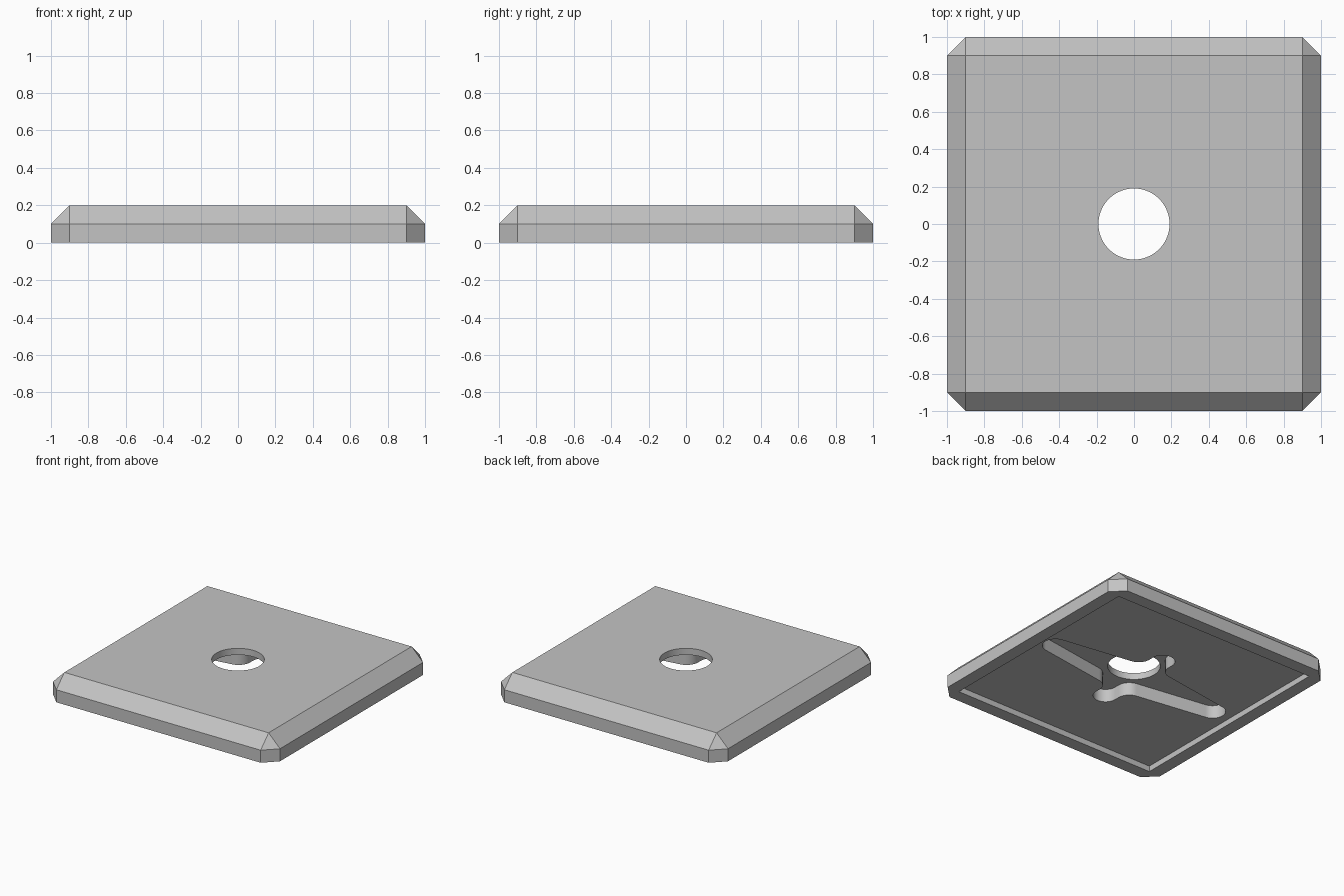
import bpy, bmesh, math

if "Cube" in bpy.data.objects:
    bpy.data.objects.remove(bpy.data.objects["Cube"], do_unlink=True)

grey = bpy.data.materials.new("light_grey")
grey.use_nodes = True
colour = (0.55, 0.55, 0.55, 1)
grey.diffuse_color = colour
grey.node_tree.nodes["Principled BSDF"].inputs["Base Color"].default_value = colour


def add_object(name, bm):
    bmesh.ops.recalc_face_normals(bm, faces=bm.faces)
    mesh = bpy.data.meshes.new(name)
    bm.to_mesh(mesh)
    bm.free()
    mesh.materials.append(grey)
    obj = bpy.data.objects.new(name, mesh)
    bpy.context.collection.objects.link(obj)
    return obj


def prism(name, outline, bottom, top):
    bm = bmesh.new()
    face = bm.faces.new([bm.verts.new((x, y, bottom)) for x, y in outline])
    new = bmesh.ops.extrude_face_region(bm, geom=[face])["geom"]
    moved = [v for v in new if isinstance(v, bmesh.types.BMVert)]
    bmesh.ops.translate(bm, verts=moved, vec=(0, 0, top - bottom))
    obj = add_object(name, bm)
    obj.hide_render = True
    return obj


def arc(cx, cy, r, start, end, steps=12):
    angles = [math.radians(start + (end - start) * i / steps) for i in range(steps + 1)]
    return [(cx + r * math.cos(a), cy + r * math.sin(a)) for a in angles]


# Square plate with chamfered top edges and cut corners
edge, inner = 1.0, 0.9
bm = bmesh.new()
for sx in (-1, 1):
    for sy in (-1, 1):
        for z in (0, 0.1):
            bm.verts.new((sx * edge, sy * inner, z))
            bm.verts.new((sx * inner, sy * edge, z))
        bm.verts.new((sx * inner, sy * inner, 0.2))
bmesh.ops.convex_hull(bm, input=bm.verts)
bmesh.ops.dissolve_limit(bm, angle_limit=0.02, verts=bm.verts, edges=bm.edges)
plate = add_object("base_plate", bm)

# Shallow square recess under the plate
r = 0.897
recess = prism("recess_cutter", [(-r, -r), (r, -r), (r, r), (-r, r)], -0.1, 0.045)

# Cross pocket: tapered long arms, short arms, rounded inner corners
quarter = arc(0.74, 0, 0.095, 0, 82) + arc(0.19, 0.28, 0.1, 262, 180) + arc(0, 0.32, 0.09, 0, 90)
left_half = [(-x, y) for x, y in reversed(quarter[:-1])]
upper = quarter + left_half
lower = [(-x, -y) for x, y in upper[1:-1]]
pocket = prism("pocket_cutter", upper + lower, -0.1, 0.148)

# Round hole through the middle
hole = prism("hole_cutter", arc(0, 0, 0.19, 0, 360, 72)[:-1], -0.1, 0.4)

cutters = [recess, pocket, hole]
for cutter in cutters:
    mod = plate.modifiers.new(cutter.name, "BOOLEAN")
    mod.operation = "DIFFERENCE"
    mod.solver = "EXACT"
    mod.object = cutter

# Bake the cuts, then drop the cutters
bpy.context.view_layer.update()
graph = bpy.context.evaluated_depsgraph_get()
result = bpy.data.meshes.new_from_object(plate.evaluated_get(graph))
plate.modifiers.clear()
plate.data = result
for cutter in cutters:
    bpy.data.objects.remove(cutter, do_unlink=True)

bpy.ops.object.select_all(action="DESELECT")
plate.select_set(True)
bpy.context.view_layer.objects.active = plate
bpy.ops.object.shade_smooth_by_angle(angle=math.radians(20))
